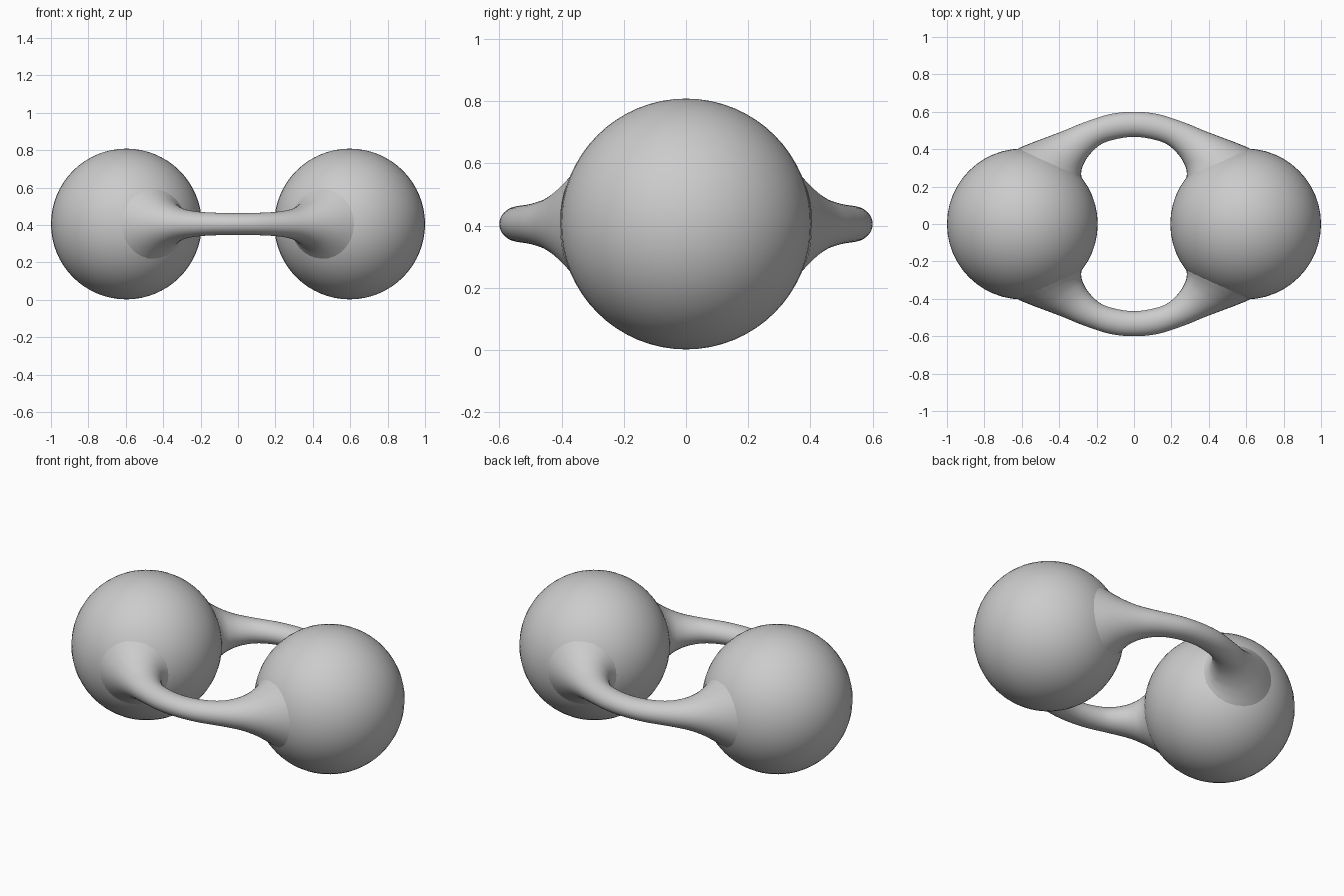
import bpy, bmesh, math
from mathutils import Vector

if "Cube" in bpy.data.objects:
    bpy.data.objects.remove(bpy.data.objects["Cube"])

ZC = 0.405   # height of the centre plane
SEG = 32     # points around an arm

# Half-arm stations: outer x, outer y, inner x, inner y, half height
HALF = [
    (0.00, 0.600, 0.000, 0.466, 0.058),
    (0.13, 0.587, 0.100, 0.453, 0.060),
    (0.27, 0.542, 0.180, 0.424, 0.067),
    (0.38, 0.497, 0.240, 0.368, 0.085),
    (0.47, 0.463, 0.272, 0.315, 0.115),
    (0.55, 0.433, 0.282, 0.277, 0.150),
    (0.62, 0.404, 0.280, 0.243, 0.187),
]
STATIONS = [(-a, b, -c, d, h) for a, b, c, d, h in reversed(HALF[1:])] + HALF


def smooth_stations(pts, steps=5):
    """Catmull-Rom interpolation through the stations."""
    pts = [Vector(p) for p in pts]
    ext = [2 * pts[0] - pts[1]] + pts + [2 * pts[-1] - pts[-2]]
    out = []
    for p0, p1, p2, p3 in zip(ext, ext[1:], ext[2:], ext[3:]):
        for k in range(steps):
            t = k / steps
            out.append(0.5 * (2 * p1 + (p2 - p0) * t
                              + (2 * p0 - 5 * p1 + 4 * p2 - p3) * t * t
                              + (3 * p1 - p0 - 3 * p2 + p3) * t ** 3))
    return out + [pts[-1]]


def finish(name, bm):
    bmesh.ops.recalc_face_normals(bm, faces=bm.faces)
    for f in bm.faces:
        f.smooth = True
    me = bpy.data.meshes.new(name)
    bm.to_mesh(me)
    bm.free()
    ob = bpy.data.objects.new(name, me)
    bpy.context.collection.objects.link(ob)


def ball(name, x):
    bm = bmesh.new()
    bmesh.ops.create_uvsphere(bm, u_segments=48, v_segments=32, radius=0.403)
    bmesh.ops.translate(bm, verts=bm.verts, vec=(x, 0, ZC))
    finish(name, bm)


def arm(name, side):
    bm = bmesh.new()
    rings = []
    for ox, oy, ix, iy, h in smooth_stations(STATIONS):
        outer, inner = Vector((ox, oy)), Vector((ix, iy))
        mid, half = (outer + inner) / 2, (outer - inner) / 2
        ring = []
        for i in range(SEG):
            a = math.tau * i / SEG
            p = mid + half * math.cos(a)
            ring.append(bm.verts.new((p.x, side * p.y, ZC + h * math.sin(a))))
        rings.append(ring)
    for r0, r1 in zip(rings, rings[1:]):
        for i in range(SEG):
            j = (i + 1) % SEG
            bm.faces.new((r0[i], r0[j], r1[j], r1[i]))
    finish(name, bm)


# Two balls joined by flared, bowed arms
ball("left_ball", -0.597)
ball("right_ball", 0.597)
arm("front_arm", -1)
arm("back_arm", 1)
